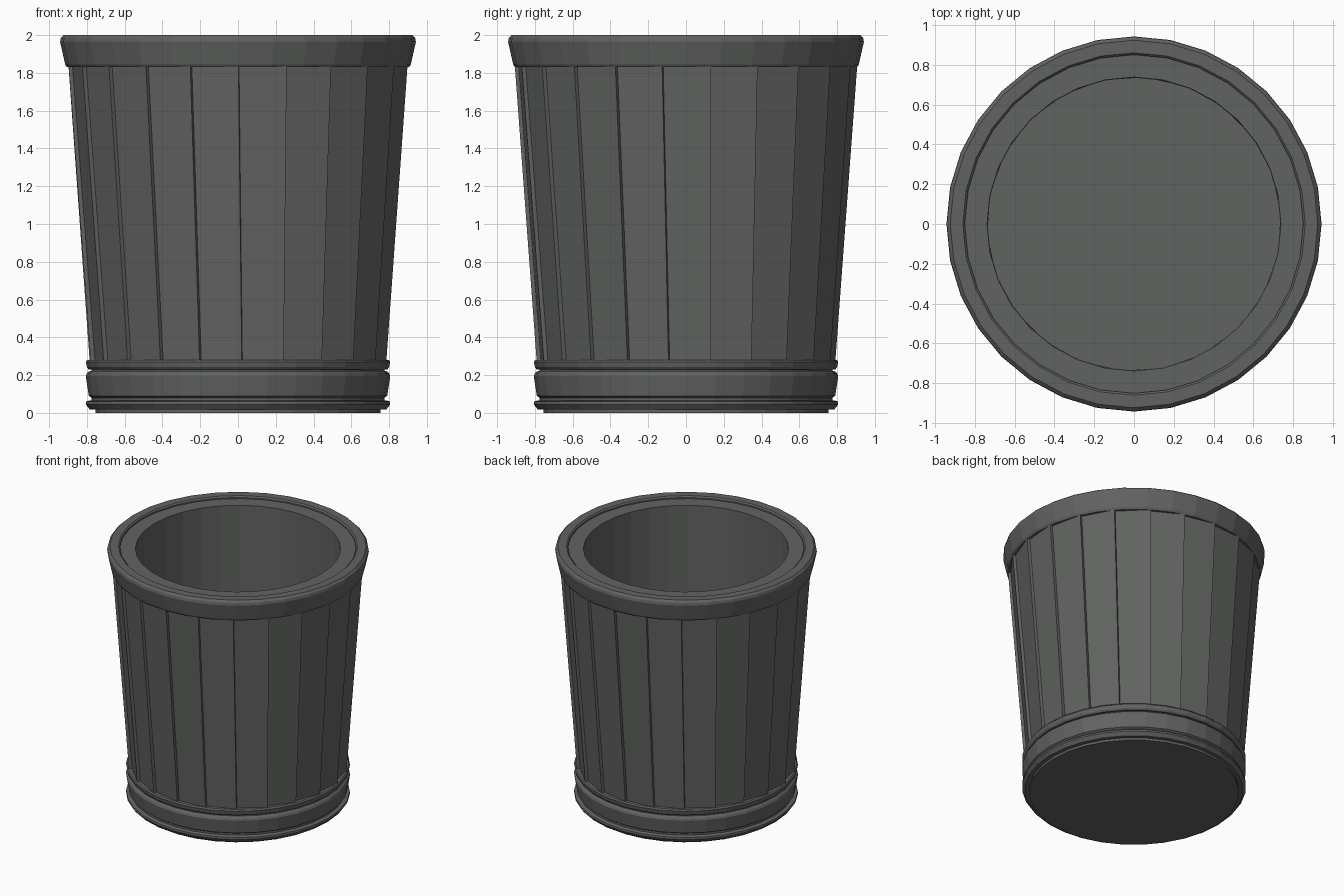
import bpy, bmesh
from math import sin, cos, pi, radians, tan

if "Cube" in bpy.data.objects:
    bpy.data.objects.remove(bpy.data.objects["Cube"])

SIDES = 32
STAVES = 22

mat = bpy.data.materials.new("dark_grey")
mat.diffuse_color = (0.12, 0.125, 0.12, 1)
mat.use_nodes = True
mat.node_tree.nodes["Principled BSDF"].inputs["Base Color"].default_value = mat.diffuse_color


def finish(name, bm):
    bmesh.ops.recalc_face_normals(bm, faces=bm.faces)
    me = bpy.data.meshes.new(name)
    bm.to_mesh(me)
    bm.free()
    me.materials.append(mat)
    ob = bpy.data.objects.new(name, me)
    bpy.context.collection.objects.link(ob)
    return ob


def lathe(name, profile, closed=True):
    """Turn a (radius, z) profile; an open profile is capped at both ends."""
    bm = bmesh.new()
    rings = [[bm.verts.new((r * cos(2 * pi * i / SIDES), r * sin(2 * pi * i / SIDES), z))
              for i in range(SIDES)] for r, z in profile]
    pairs = list(zip(rings, rings[1:]))
    if closed:
        pairs.append((rings[-1], rings[0]))
    else:
        bm.faces.new(rings[0])
        bm.faces.new(rings[-1])
    for a, b in pairs:
        for i in range(SIDES):
            j = (i + 1) % SIDES
            bm.faces.new((a[i], a[j], b[j], b[i]))
    return finish(name, bm)


# Hollow bucket core: underside, outer wall, top ledge, inner wall, floor
lathe("bucket_core", [(0.755, 0), (0.755, 0.28), (0.86, 1.85), (0.86, 1.98),
                      (0.738, 1.98), (0.735, 0.06)], closed=False)

# Top rim, flaring outwards with chamfered edges
lathe("top_rim", [(0.85, 1.83), (0.905, 1.83), (0.915, 1.845), (0.942, 1.965),
                  (0.938, 1.985), (0.923, 2.0), (0.86, 2.0), (0.85, 1.99)])

# Three hoops around the foot
lathe("upper_hoop", [(0.745, 0.23), (0.79, 0.23), (0.80, 0.242), (0.806, 0.27),
                     (0.798, 0.28), (0.745, 0.28)])
lathe("middle_hoop", [(0.745, 0.08), (0.775, 0.08), (0.79, 0.09), (0.806, 0.195),
                      (0.80, 0.21), (0.785, 0.222), (0.745, 0.222)])
lathe("lower_hoop", [(0.745, 0.018), (0.785, 0.018), (0.806, 0.045), (0.804, 0.06),
                     (0.785, 0.066), (0.745, 0.066)])
lathe("hoop_backing", [(0.745, 0.03), (0.775, 0.03), (0.775, 0.25), (0.745, 0.25)])

# Overlapping straight staves, each tilted so one long edge stands proud
bm = bmesh.new()
half, thick, tilt = 0.135, 0.035, tan(radians(4))
for k in range(STAVES):
    a = radians(-98.4) + 2 * pi * k / STAVES
    ends = []
    for z, d in ((0.25, 0.768), (1.84, 0.887)):
        loop = []
        for t, inset in ((-half, thick), (half, thick), (half, 0), (-half, 0)):
            r = d + t * tilt - inset
            loop.append(bm.verts.new((r * cos(a) - t * sin(a), r * sin(a) + t * cos(a), z)))
        ends.append(loop)
    lo, hi = ends
    bm.faces.new(lo)
    bm.faces.new(hi)
    for i in range(4):
        j = (i + 1) % 4
        bm.faces.new((lo[i], lo[j], hi[j], hi[i]))
finish("staves", bm)
